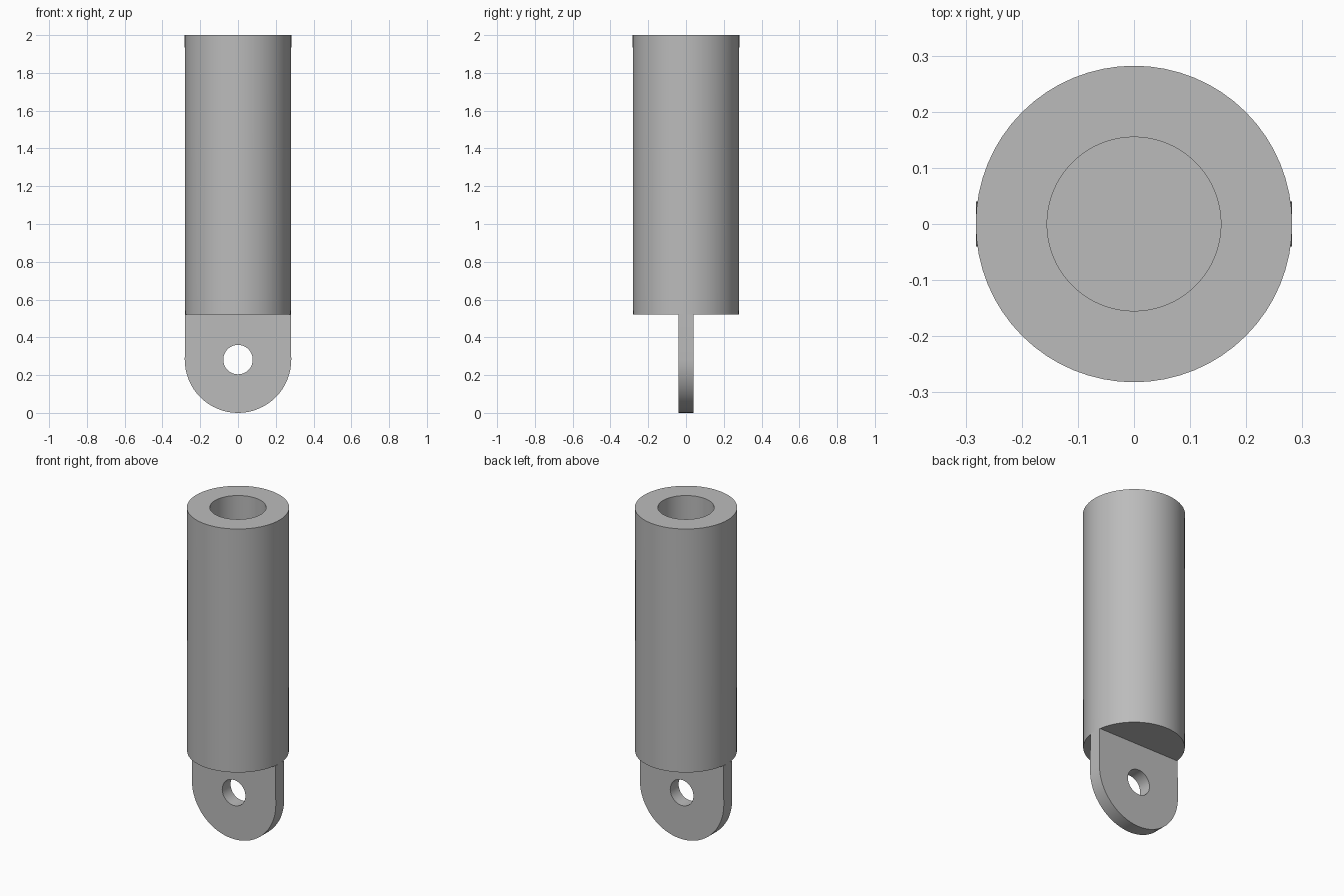
import bpy, bmesh
from math import pi, cos, sin, radians

cube = bpy.data.objects.get("Cube")
if cube:
    bpy.data.objects.remove(cube, do_unlink=True)

grey = bpy.data.materials.new("plain grey")
grey.use_nodes = True
colour = (0.5, 0.5, 0.5, 1)
grey.diffuse_color = colour
grey.node_tree.nodes["Principled BSDF"].inputs["Base Color"].default_value = colour

RADIUS, BORE, SHOULDER, TOP = 0.282, 0.155, 0.52, 2.0
BORE_FLOOR = 0.8
EYE_Z, EYE_RADIUS, HALF_THICK = RADIUS, 0.078, 0.04


def finish(obj):
    """Give the part its colour and smooth its round faces."""
    bpy.ops.object.select_all(action='DESELECT')
    obj.select_set(True)
    bpy.context.view_layer.objects.active = obj
    obj.data.materials.clear()
    obj.data.materials.append(grey)
    bpy.ops.object.shade_smooth_by_angle(angle=radians(30))


def arc(radius, start, end, steps):
    return [(radius * cos(start + (end - start) * i / steps),
             EYE_Z + radius * sin(start + (end - start) * i / steps))
            for i in range(steps + 1)]


# Bored rod: a revolved profile
bm = bmesh.new()
profile = [(0, SHOULDER), (RADIUS - 0.002, SHOULDER), (RADIUS, TOP),
           (BORE, TOP), (BORE, BORE_FLOOR), (0, BORE_FLOOR)]
verts = [bm.verts.new((r, 0, z)) for r, z in profile]
edges = [bm.edges.new(pair) for pair in zip(verts, verts[1:])]
bmesh.ops.spin(bm, geom=verts + edges, cent=(0, 0, 0), axis=(0, 0, 1),
               angle=2 * pi, steps=64)
bmesh.ops.remove_doubles(bm, verts=bm.verts, dist=0.0001)
bmesh.ops.recalc_face_normals(bm, faces=bm.faces)
mesh = bpy.data.meshes.new("bored_rod")
bm.to_mesh(mesh)
bm.free()
rod = bpy.data.objects.new("bored_rod", mesh)
bpy.context.collection.objects.link(rod)
finish(rod)

# Flat lug with a rounded end and a round eye: a filled, extruded outline
half = RADIUS - 0.002
outline = [(half, SHOULDER), (-half, SHOULDER)] + arc(RADIUS, -pi, 0, 32)
eye = arc(EYE_RADIUS, 0, 2 * pi, 32)[:-1]
curve = bpy.data.curves.new("eye_lug", 'CURVE')
curve.dimensions = '2D'
curve.fill_mode = 'BOTH'
curve.extrude = HALF_THICK
for points in (outline, eye):
    spline = curve.splines.new('POLY')
    spline.points.add(len(points) - 1)
    for point, (x, z) in zip(spline.points, points):
        point.co = (x, z, 0, 1)
    spline.use_cyclic_u = True
lug = bpy.data.objects.new("eye_lug", curve)
lug.rotation_euler.x = pi / 2
bpy.context.collection.objects.link(lug)
bpy.ops.object.select_all(action='DESELECT')
lug.select_set(True)
bpy.context.view_layer.objects.active = lug
bpy.ops.object.convert(target='MESH')
lug = bpy.context.object

# Weld the lug's edges so its rounded rim shades as one surface
bm = bmesh.new()
bm.from_mesh(lug.data)
bmesh.ops.remove_doubles(bm, verts=bm.verts, dist=0.0001)
bmesh.ops.recalc_face_normals(bm, faces=bm.faces)
bm.to_mesh(lug.data)
bm.free()
finish(lug)
